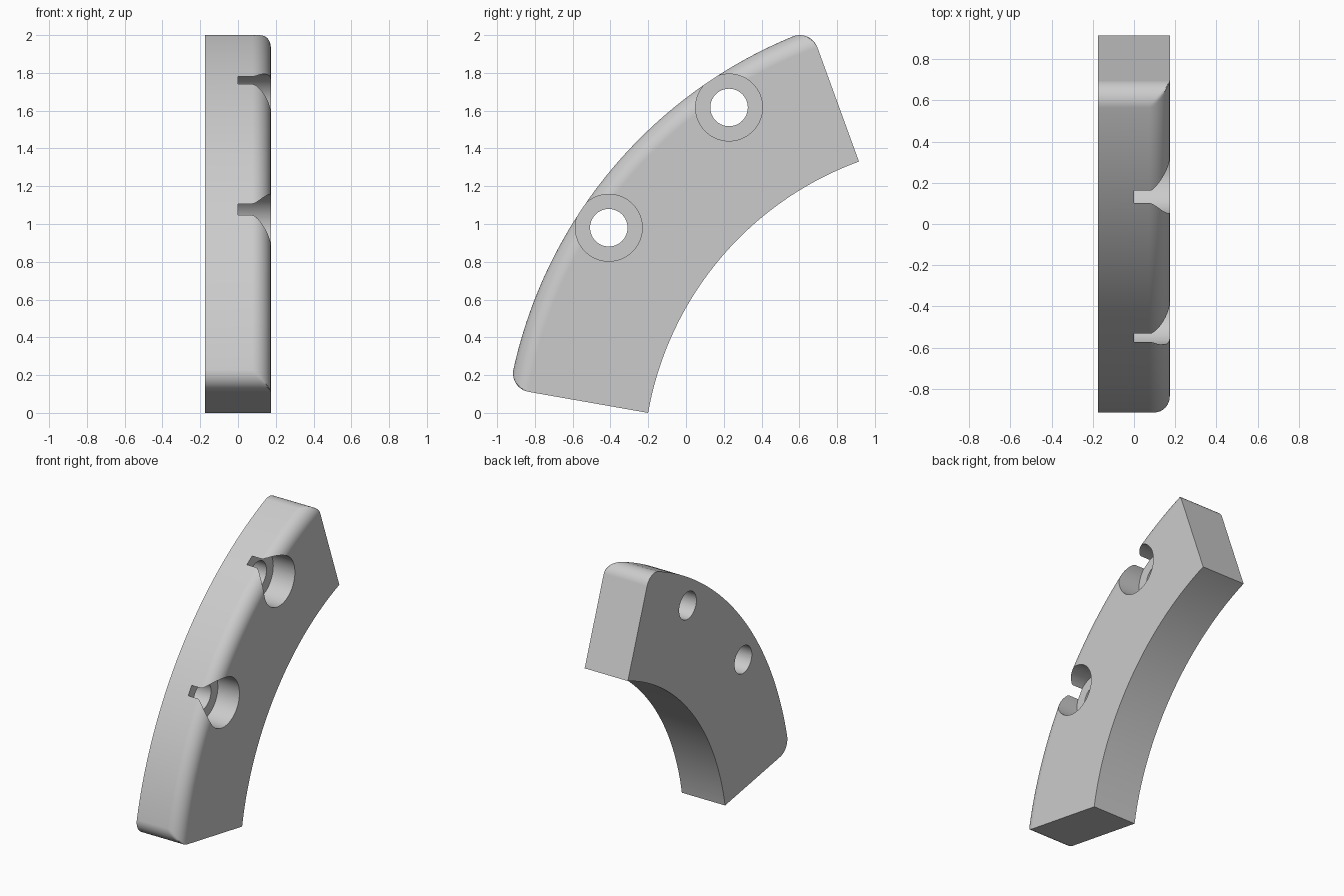
import bpy, bmesh
from math import sin, cos, asin, atan2, hypot, radians, pi, sqrt
from mathutils import Matrix

if "Cube" in bpy.data.objects:
    bpy.data.objects.remove(bpy.data.objects["Cube"])

# Sizes in workshop units, scaled to the scene at the end
S = 0.04962
INNER, OUTER, HALF, FILLET = 35, 50, 3.5, 2
CY, CZ = 1.5098, -0.3016            # arc centre in the scene
START, SPAN = radians(110), radians(60)
STEPS, ARC = 14, 64

grey = bpy.data.materials.new("light_grey")
grey.use_nodes = True
colour = (0.6, 0.6, 0.6, 1)
grey.diffuse_color = colour
grey.node_tree.nodes["Principled BSDF"].inputs["Base Color"].default_value = colour


def place(x, r, a):
    """Point at depth x, radius r and angle a about the arc centre."""
    return (x * S, CY + r * S * cos(a), CZ + r * S * sin(a))


# Rounded end corner: pairs of angle from the end and outer radius there
mid = OUTER - FILLET
tilt = asin(FILLET / mid)
corner = []
for i in range(STEPS + 1):
    p = (pi / 2 + tilt) * i / STEPS
    u = sqrt(mid**2 - FILLET**2) + FILLET * sin(p)
    v = FILLET - FILLET * cos(p)
    corner.append((atan2(v, u), hypot(u, v)))

first = corner[-1][0]
middle = [(first + (SPAN - 2 * first) * i / ARC, OUTER) for i in range(1, ARC)]
stations = corner + middle + [(SPAN - a, r) for a, r in reversed(corner)]

# Cross-section with one rounded outer edge
section = [(-HALF, INNER), (HALF, INNER)]
for i in range(STEPS + 1):
    q = pi / 2 * i / STEPS
    section.append((HALF - FILLET + FILLET * cos(q), mid + FILLET * sin(q)))
section.append((-HALF, OUTER))

# Sweep the section along the arc, trimmed by the rounded corners
bm = bmesh.new()
rings = [[bm.verts.new(place(x, min(r, limit), START + a)) for x, r in section]
         for a, limit in stations]
count = len(section)
for one, two in zip(rings, rings[1:]):
    for i in range(count):
        j = (i + 1) % count
        bm.faces.new((one[i], one[j], two[j], two[i]))
bm.faces.new(rings[0])
bm.faces.new(rings[-1])
bmesh.ops.recalc_face_normals(bm, faces=bm.faces)
mesh = bpy.data.meshes.new("curved_clamp_block")
bm.to_mesh(mesh)
bm.free()
mesh.materials.append(grey)
block = bpy.data.objects.new("curved_clamp_block", mesh)
bpy.context.collection.objects.link(block)
bpy.context.view_layer.objects.active = block
block.select_set(True)


def drill(name, angle, radius, x0, x1):
    """Cut a round hole along x."""
    cb = bmesh.new()
    spot = place((x0 + x1) / 2, 46.5, angle)
    bmesh.ops.create_cone(cb, cap_ends=True, segments=64, radius1=radius * S,
                          radius2=radius * S, depth=(x1 - x0) * S,
                          matrix=Matrix.Translation(spot) @ Matrix.Rotation(pi / 2, 4, "Y"))
    data = bpy.data.meshes.new(name)
    cb.to_mesh(data)
    cb.free()
    data.materials.append(grey)
    cutter = bpy.data.objects.new(name, data)
    cutter.hide_render = True
    bpy.context.collection.objects.link(cutter)
    mod = block.modifiers.new(name, "BOOLEAN")
    mod.operation, mod.solver, mod.object = "DIFFERENCE", "EXACT", cutter
    bpy.ops.object.modifier_apply(modifier=name)
    bpy.data.objects.remove(cutter)


# Two counterbored bolt holes, the counterbores breaking the outer edge
for angle in (123.75, 146.25):
    drill("bolt_hole", radians(angle), 2, -5, 5)
    drill("counterbore", radians(angle), 3.57, 0, 5)

# Smooth curves, crisp edges, flat faces kept flat
bpy.ops.object.shade_smooth_by_angle(angle=radians(30))
weighted = block.modifiers.new("flat_faces", "WEIGHTED_NORMAL")
weighted.keep_sharp = True
